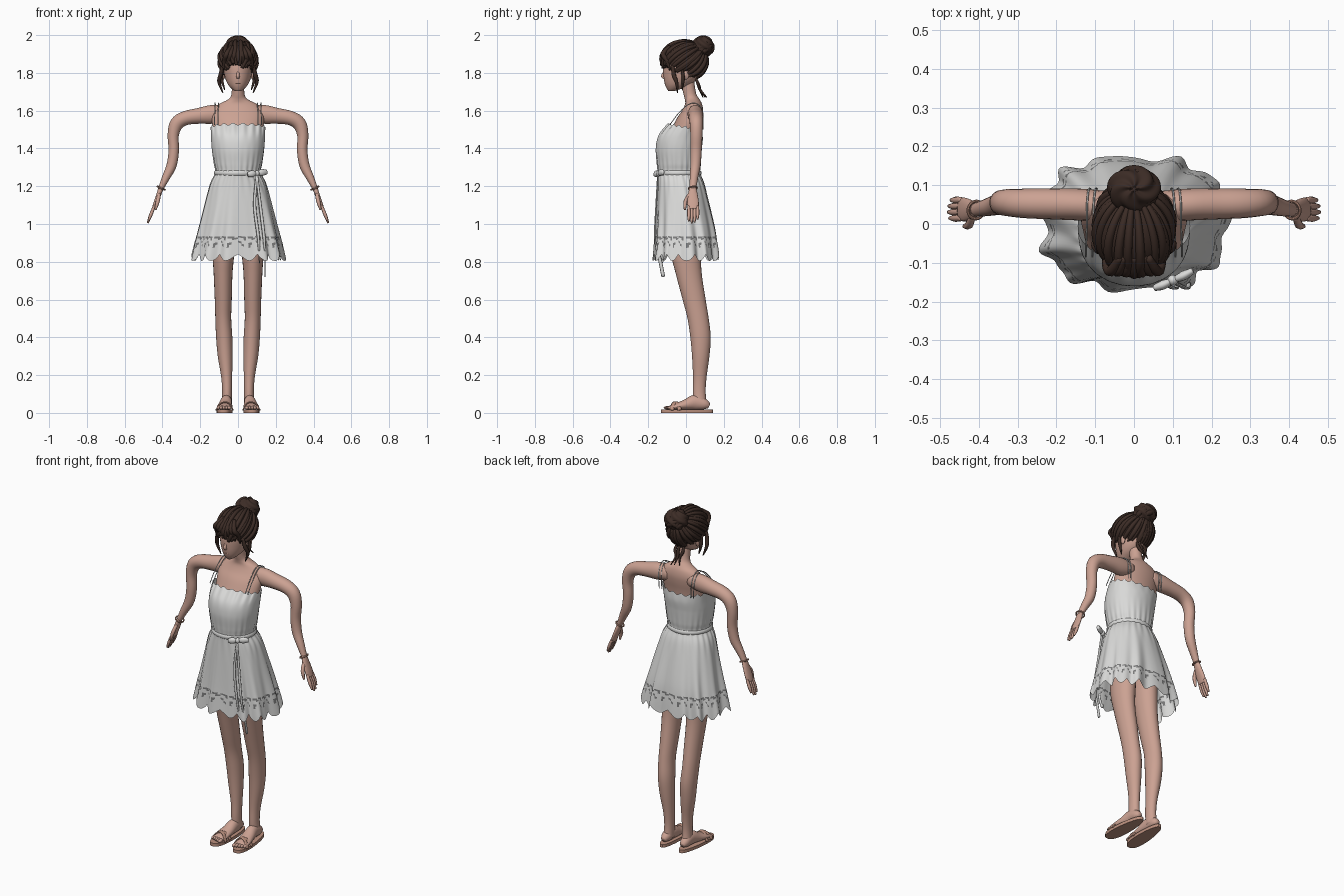
import bpy
import bmesh
import math
from mathutils import Vector

cube = bpy.data.objects.get("Cube")
if cube:
    bpy.data.objects.remove(cube, do_unlink=True)


def material(name, rgb):
    mat = bpy.data.materials.new(name)
    mat.use_nodes = True
    color = (*rgb, 1)
    mat.diffuse_color = color
    mat.node_tree.nodes["Principled BSDF"].inputs["Base Color"].default_value = color
    return mat


SKIN = material("skin", (.6, .36, .29))
CLOTH = material("white cloth", (.7, .7, .69))
LACE = material("lace shadow", (.2, .2, .2))
HAIR = material("brown hair", (.045, .025, .019))
TAN = material("tan leather", (.5, .28, .21))
X, Y, Z = Vector((1, 0, 0)), Vector((0, 1, 0)), Vector((0, 0, 1))


def finish(name, bm, *mats):
    """Turn a bmesh into a smooth shaded object."""
    bmesh.ops.recalc_face_normals(bm, faces=bm.faces)
    for face in bm.faces:
        face.smooth = True
    mesh = bpy.data.meshes.new(name)
    bm.to_mesh(mesh)
    bm.free()
    for mat in mats:
        mesh.materials.append(mat)
    obj = bpy.data.objects.new(name, mesh)
    bpy.context.collection.objects.link(obj)
    return obj


def spline(pts, sub):
    """Catmull-Rom samples through tuples of any length."""
    out = []
    for i in range(len(pts) - 1):
        a, b, c, d = pts[max(i - 1, 0)], pts[i], pts[i + 1], pts[min(i + 2, len(pts) - 1)]
        for k in range(sub):
            t = k / sub
            out.append([q + t / 2 * (r - p + t * (2 * p - 5 * q + 4 * r - s + t * (3 * (q - r) + s - p)))
                        for p, q, r, s in zip(a, b, c, d)])
    return out + [list(pts[-1])]


def bridge(bm, rings):
    faces = []
    for r, (lo, hi) in enumerate(zip(rings, rings[1:])):
        n = len(lo)
        for i in range(n):
            j = (i + 1) % n
            faces.append((r, i, bm.faces.new((lo[i], lo[j], hi[j], hi[i]))))
    return faces


def loft(name, mat, pts, ref=Y, n=18, sub=4, level=False):
    """Elliptical tube through (x, y, z, radius along ref, other radius)."""
    path = spline(pts, sub)
    centers = [Vector(p[:3]) for p in path]
    bm = bmesh.new()
    rings = []
    for i, (c, p) in enumerate(zip(centers, path)):
        t = Z if level else (centers[min(i + 1, len(path) - 1)] - centers[max(i - 1, 0)]).normalized()
        u = (ref - t * ref.dot(t)).normalized()
        v = t.cross(u)
        rings.append([bm.verts.new(c + u * p[3] * math.cos(a) + v * p[4] * math.sin(a))
                      for a in (math.tau * k / n for k in range(n))])
    bridge(bm, rings)
    bm.faces.new(rings[0])
    bm.faces.new(rings[-1])
    return finish(name, bm, mat)


def strand(name, mat, points, r, tip=.25, n=8, ref=X + Y * .3):
    """Round tapered strand."""
    last = len(points) - 1
    pts = []
    for i, p in enumerate(points):
        w = r * (tip + (1 - tip) * math.sin(math.pi * (.2 + .8 * i / last)))
        pts.append((*p, w, w))
    return loft(name, mat, pts, ref, n)


def ball(name, mat, center, radii, shape=None, seg=32):
    bm = bmesh.new()
    bmesh.ops.create_uvsphere(bm, u_segments=seg, v_segments=seg // 2, radius=1)
    for v in bm.verts:
        k = shape(v.co) if shape else 1
        v.co = Vector([c + r * x * k for c, r, x in zip(center, radii, v.co)])
    return finish(name, bm, mat)


# Torso with neck, and head
loft("torso", SKIN, [(0, -.03, 1.2, .09, .11), (0, -.03, 1.4, .1, .125), (0, 0, 1.5, .078, .134),
                     (0, .02, 1.56, .068, .138), (0, .035, 1.6, .056, .13), (0, .04, 1.635, .045, .1),
                     (0, .033, 1.66, .039, .052), (0, .02, 1.69, .034, .034), (0, .005, 1.77, .036, .034)],
     n=32, level=True)
loft("head", SKIN, [(0, -.078, 1.703, .014, .014), (0, -.064, 1.715, .037, .032), (0, -.042, 1.74, .07, .054),
                    (0, -.025, 1.78, .094, .07), (0, -.015, 1.84, .105, .079), (0, -.01, 1.9, .09, .07),
                    (0, 0, 1.95, .04, .03)], n=32, level=True)
loft("nose", SKIN, [(0, -.11, 1.815, .006, .005), (0, -.121, 1.785, .011, .009),
                    (0, -.117, 1.771, .008, .009)], n=12, level=True)
ball("lips", TAN, (0, -.108, 1.745), (.018, .006, .005), seg=16)

# Dress: one pleated sheet from scalloped neckline to scalloped hem
profile = [(-.005, 1.53, .145, .09), (-.028, 1.47, .143, .117), (-.038, 1.4, .139, .122),
           (-.038, 1.32, .127, .116), (-.037, 1.27, .12, .112), (-.025, 1.2, .152, .125),
           (-.005, 1, .2, .153), (0, .9, .222, .163), (.002, .805, .238, .17)]
COLS = 144
bm = bmesh.new()
rings = []
for cy, z, rx, ry in spline(profile, 8):
    skirt = min(max((1.27 - z) / .45, 0), 1)
    neck = max((z - 1.4) / .13, 0)
    gather = math.exp(-((z - 1.27) / .09) ** 2)
    power = 2 / (2.1 + .5 * skirt)
    ring = []
    for k in range(COLS):
        a = math.tau * k / COLS
        c, s = math.cos(a), math.sin(a)
        fold = 1 + .05 * skirt * (math.sin(11 * a + 1) + .5 * math.sin(17 * a)) + .018 * gather * math.sin(24 * a)
        x = rx * fold * math.copysign(abs(c) ** power, c)
        y = cy + ry * fold * math.copysign(abs(s) ** power, s)
        hem = max((.95 - z) / .145, 0) * .035 * (1 - abs(math.cos(9 * a)))
        top = neck * (.006 * math.cos(18 * a) - .016 * (1 + s))
        ring.append(bm.verts.new((x, y, z + hem + top)))
    rings.append(ring)
LACE_ROWS = {53: (0, 1, 2, 4, 5, 6), 54: (2, 3, 6), 56: (0, 1, 4), 57: (0, 5)}
for row, col, face in bridge(bm, rings):
    face.material_index = int(col % 8 in LACE_ROWS.get(row, ()))
finish("dress", bm, CLOTH, LACE)

# Waist tie with a bow and two tails
bm = bmesh.new()
bridge(bm, [[bm.verts.new((.122 * w * math.cos(a), -.037 + .114 * w * math.sin(a), 1.27 + dz))
             for a in (math.tau * k / 64 for k in range(64))]
            for dz, w in ((-.012, 1), (-.006, 1.04), (.006, 1.04), (.012, 1))])
finish("waist_tie", bm, CLOTH)
ball("bow_knot", CLOTH, (.1, -.145, 1.268), (.014, .014, .016), seg=16)
for name, end in (("bow_loop_outer", (.152, -.12, 1.275)), ("bow_loop_inner", (.052, -.165, 1.262))):
    mid = (Vector(end) + Vector((.1, -.148, 1.27))) / 2
    loft(name, CLOTH, [(.1, -.145, 1.268, .008, .006), (*mid, .018, .012), (*end, .012, .008)], Z, 12)
for i, low in enumerate((.72, .8)):
    dx = -.03 * i
    loft(f"bow_tail_{i + 1}", CLOTH, [(.1, -.15, 1.26, .003, .006), (.118 + dx, -.158, 1.1, .004, .008),
                                      (.138 + dx, -.165, .93, .004, .008), (.142 + dx, -.14, .82, .009, .003),
                                      (.143 + dx, -.12, low, .01, .003)], n=8)

# Hair cap, strands swept back to the bun, and the bun
C, R = Vector((0, -.01, 1.865)), Vector((.098, .12, .104))


def hairline(a):
    return 1.765 + .04 * (1 + math.cos(a))


bm = bmesh.new()
bmesh.ops.create_uvsphere(bm, u_segments=48, v_segments=32, radius=1)
for v in bm.verts:
    v.co = C + v.co * R
low = [v for v in bm.verts if v.co.z < hairline(math.atan2(v.co.x, -v.co.y - .01))]
bmesh.ops.delete(bm, geom=low, context="VERTS")
finish("hair_cap", bm, HAIR)
crown = Vector((0, .75, .66)).normalized()
LOCKS = 40
for i in range(LOCKS):
    a = math.tau * (i + .5) / LOCKS
    uz = (hairline(a) - .006 - C.z + .012 * math.sin(5 * i)) / R.z
    uz = max(uz, -.95)
    h = math.sqrt(1 - uz * uz)
    start = Vector((h * math.sin(a), -h * math.cos(a), uz))
    points = [C + start.slerp(crown, t / 6, X) * R * (1 + .02 * math.sin(2 * i + t)) for t in range(7)]
    strand(f"hair_lock_{i + 1}", HAIR, points, .012, .4)
ball("hair_bun", HAIR, (0, .09, 1.94), (.066, .058, .055),
     lambda p: 1 + .07 * math.sin(5 * math.atan2(p.y, p.x) + 7 * p.z), 48)
for i in range(6):
    a = math.tau * i / 6
    points = [Vector((.05 * math.cos(a + t * .5), .09 + .046 * math.sin(a + t * .5), 1.91 + .018 * t))
              for t in range(4)]
    strand(f"bun_twist_{i + 1}", HAIR, points, .016, .4)
for i in range(7):
    x = (i - 3) * .02
    strand(f"fringe_{i + 1}", HAIR, [(x * .6, -.085, 1.94), (x, -.122, 1.9),
                                     (x * 1.2, -.13 + abs(x) * .5, 1.865),
                                     (x * 1.25, -.122 + abs(x) * .6, 1.85 - abs(x) * .6)], .014)
for i, dx in enumerate((-.02, .005, .022)):
    strand(f"nape_lock_{i + 1}", HAIR, [(dx, .05, 1.775), (dx * 1.2, .065, 1.74), (dx * .6, .075, 1.71),
                                        (dx, .1 + dx * .5, 1.67)], .009)

# Paired parts; the model's left is +x
for side, m in (("left", 1), ("right", -1)):

    def flip(pts):
        return [(p[0] * m, *p[1:]) for p in pts]

    strand(side + "_face_lock", HAIR, flip([(.08, -.07, 1.84), (.092, -.065, 1.79), (.1, -.05, 1.75),
                                            (.08, -.045, 1.695)]), .012)
    strand(side + "_ear_lock", HAIR, flip([(.085, -.02, 1.82), (.088, -.015, 1.77), (.07, -.02, 1.71)]), .01)
    ball(side + "_ear", SKIN, (.077 * m, .0, 1.79), (.009, .016, .026), seg=16)
    for i, dx in enumerate((0, .017)):
        loft(f"{side}_shoulder_strap_{i + 1}", CLOTH,
             [(x * m + dx * m, y, z, .0025, .0025) for x, y, z in
              ((.107, -.085, 1.525), (.106, -.045, 1.58), (.104, .005, 1.628), (.104, .05, 1.64),
               (.1, .088, 1.6), (.095, .09, 1.5))], X, 6)

    # Arm, hand and bracelet
    loft(side + "_arm", SKIN, flip([(.07, .045, 1.585, .04, .042), (.14, .05, 1.58, .041, .05),
                                    (.21, .052, 1.572, .04, .042), (.28, .053, 1.56, .038, .038),
                                    (.325, .055, 1.53, .035, .037), (.343, .055, 1.47, .032, .03),
                                    (.34, .053, 1.39, .03, .028), (.352, .05, 1.31, .027, .027),
                                    (.382, .042, 1.245, .022, .021), (.41, .036, 1.185, .017, .014)]))
    loft(side + "_palm", SKIN, flip([(.406, .036, 1.195, .017, .014), (.42, .036, 1.155, .026, .013),
                                     (.437, .037, 1.11, .031, .011), (.448, .038, 1.08, .028, .009)]))
    for i, length in enumerate((.07, .08, .076, .06)):
        y = .015 + .0155 * i
        strand(f"{side}_finger_{i + 1}", SKIN, flip([(.443, y, 1.095), (.447 + length * .2, y, 1.085 - length / 2),
                                                     (.45 + length * .35, y, 1.085 - length)]), .0095, .5, ref=Y)
    strand(side + "_thumb", SKIN, flip([(.417, .02, 1.16), (.425, -.002, 1.12), (.437, -.006, 1.075)]),
           .011, .5, ref=Y)
    bpy.ops.mesh.primitive_torus_add(location=(.407 * m, .036, 1.19), major_radius=.023, minor_radius=.004,
                                     major_segments=24, minor_segments=8, rotation=(.1, -.42 * m, 0))
    bracelet = bpy.context.object
    bracelet.name = side + "_bracelet"
    bracelet.data.materials.append(TAN)
    bpy.ops.object.shade_smooth_by_angle()

    # Leg and foot
    loft(side + "_leg", SKIN, flip([(.07, -.005, 1.05, .09, .066), (.077, .0, .85, .08, .058),
                                    (.079, .014, .74, .069, .05), (.078, .043, .6, .061, .045),
                                    (.078, .064, .5, .056, .042), (.073, .077, .4, .054, .043),
                                    (.068, .078, .3, .046, .039), (.06, .073, .19, .036, .029),
                                    (.058, .07, .11, .034, .026), (.06, .075, .04, .036, .028)]), n=24, level=True)
    loft(side + "_foot", SKIN, flip([(.062, .122, .035, .013, .014), (.062, .1, .045, .028, .026),
                                     (.062, .05, .056, .04, .03), (.066, 0, .044, .028, .036),
                                     (.071, -.05, .034, .018, .041), (.073, -.085, .028, .011, .038)]), Z)
    for i in range(5):
        ball(f"{side}_toe_{i + 1}", SKIN, ((.046 + .0145 * i) * m, -.098 + .005 * i, .027),
             (.0085 if i else .011, .02, .01), seg=12)

    # Sandal: outlined sole and two crossed bands
    bm = bmesh.new()
    outline = []
    for k in range(40):
        a = math.tau * k / 40
        y = .005 + .138 * math.sin(a)
        outline.append(((.069 - .05 * y + (.041 - .06 * y) * math.copysign(abs(math.cos(a)) ** .75,
                                                                          math.cos(a))) * m, y))
    sole = [[bm.verts.new((x, y, z)) for x, y in outline] for z in (0, .018)]
    bridge(bm, sole)
    for ring in sole:
        bm.faces.new(ring)
    finish(side + "_sandal_sole", bm, TAN)
    bpy.context.view_layer.objects.active = bpy.data.objects[side + "_sandal_sole"]
    bpy.context.object.select_set(True)
    bpy.ops.object.shade_smooth_by_angle()
    for i, skew in enumerate((-.022, .022)):
        loft(f"{side}_sandal_band_{i + 1}", TAN,
             flip([(.026, -.055 + skew, .015, .011, .004), (.045, -.055 + skew / 2, .048, .011, .004),
                   (.07, -.055, .057, .011, .004), (.096, -.055 - skew / 2, .046, .011, .004),
                   (.116, -.055 - skew, .015, .011, .004)]), n=10)
